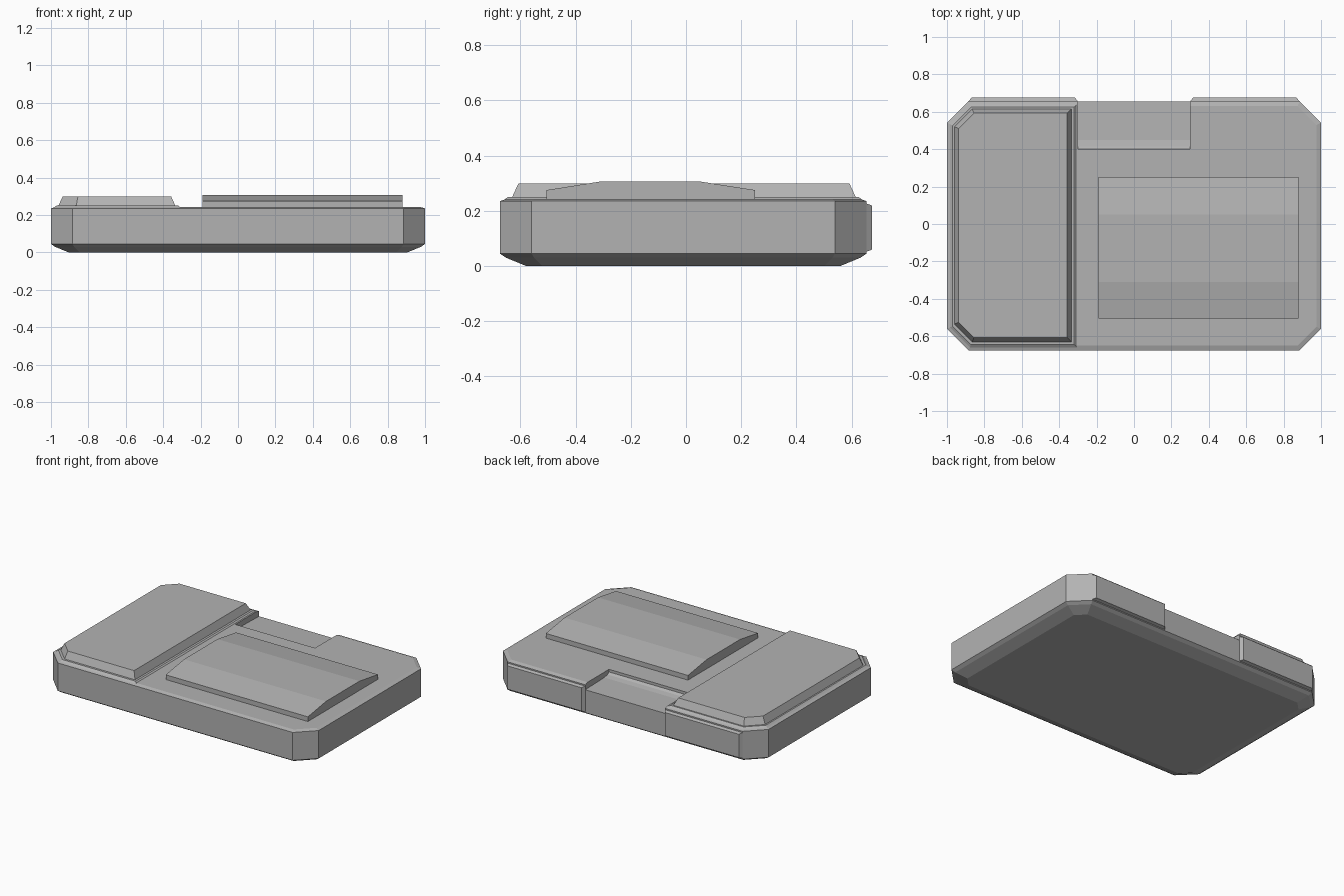
import bpy, bmesh

cube = bpy.data.objects.get("Cube")
if cube:
    bpy.data.objects.remove(cube, do_unlink=True)

# One neutral grey for everything
grey = bpy.data.materials.new("neutral grey")
grey.use_nodes = True
colour = (0.45, 0.45, 0.45, 1)
grey.diffuse_color = colour
grey.node_tree.nodes["Principled BSDF"].inputs["Base Color"].default_value = colour


def loft(name, rings):
    """Solid through matching closed rings, capped at both ends."""
    bm = bmesh.new()
    loops = [[bm.verts.new(p) for p in ring] for ring in rings]
    for low, high in zip(loops, loops[1:]):
        for i in range(len(low)):
            j = (i + 1) % len(low)
            bm.faces.new((low[i], low[j], high[j], high[i]))
    bm.faces.new(loops[0])
    bm.faces.new(loops[-1])
    bmesh.ops.recalc_face_normals(bm, faces=bm.faces)
    mesh = bpy.data.meshes.new(name)
    bm.to_mesh(mesh)
    bm.free()
    mesh.materials.append(grey)
    obj = bpy.data.objects.new(name, mesh)
    bpy.context.collection.objects.link(obj)
    return obj


def outline(x0, x1, y0, y1, z, cut, inset=0, right_cut=None):
    """Rectangle with clipped corners, shrunk by inset."""
    x0, x1, y0, y1 = x0 + inset, x1 - inset, y0 + inset, y1 - inset
    a = cut - 0.586 * inset
    b = a if right_cut is None else right_cut
    pts = [(x0 + a, y0), (x1 - b, y0)]
    if b:
        pts += [(x1, y0 + b), (x1, y1 - b)]
    pts += [(x1 - b, y1), (x0 + a, y1), (x0, y1 - a), (x0, y0 + a)]
    return [(x, y, z) for x, y in pts]


def side_prism(name, x0, x1, profile):
    """Extrude a (y, z) profile along x."""
    return loft(name, [[(x, y, z) for y, z in profile] for x in (x0, x1)])


# Case with bevelled underside and softened top rim
levels = [(0, 0.095), (0.03, 0.022), (0.045, 0), (0.235, 0), (0.243, 0.025)]
case = loft("case", [outline(-1, 1, -0.675, 0.655, z, 0.115, d) for z, d in levels])

# Shallow notch in the back edge, with a curved front end
cutter = side_prism("notch_cutter", -0.3, 0.3,
                    [(0.4, 0.3), (0.4, 0.225), (0.415, 0.213), (0.45, 0.206),
                     (0.7, 0.2), (0.7, 0.3)])
cutter.hide_render = True
cut = case.modifiers.new("notch", 'BOOLEAN')
cut.operation = 'DIFFERENCE'
cut.solver = 'EXACT'
cut.object = cutter
bpy.context.view_layer.objects.active = case
bpy.ops.object.modifier_apply(modifier=cut.name)
bpy.data.objects.remove(cutter, do_unlink=True)

# Raised strip under the side pad
loft("side_strip", [outline(-0.99, -0.3, -0.665, 0.645, 0.236, 0.11, 0, 0),
                    outline(-0.99, -0.3, -0.665, 0.645, 0.25, 0.11, 0.02, 0)])

# Side pad with sloping edges
loft("side_pad", [outline(-0.96, -0.335, -0.63, 0.615, 0.24, 0.095, 0, 0),
                  outline(-0.96, -0.335, -0.63, 0.615, 0.25, 0.095, 0, 0),
                  outline(-0.96, -0.335, -0.63, 0.615, 0.298, 0.095, 0.022, 0)])

# Main pad with a flat crown and slopes to front and back
side_prism("main_pad", -0.19, 0.88,
           [(-0.505, 0.235), (0.25, 0.235), (0.25, 0.275), (0.05, 0.306),
            (-0.31, 0.306), (-0.505, 0.275)])

# Thin plates on the back face, either side of the notch
for side, name in ((-1, "right_back_plate"), (1, "left_back_plate")):
    rings = []
    for y, inset in ((0.64, 0), (0.655, 0), (0.675, 0.015)):
        inner, outer = side * (0.3 + inset), side * (0.885 - inset)
        low, high = 0.052 + inset / 2, 0.226 - inset / 2
        rings.append([(inner, y, low), (outer, y, low), (outer, y, high), (inner, y, high)])
    loft(name, rings)
